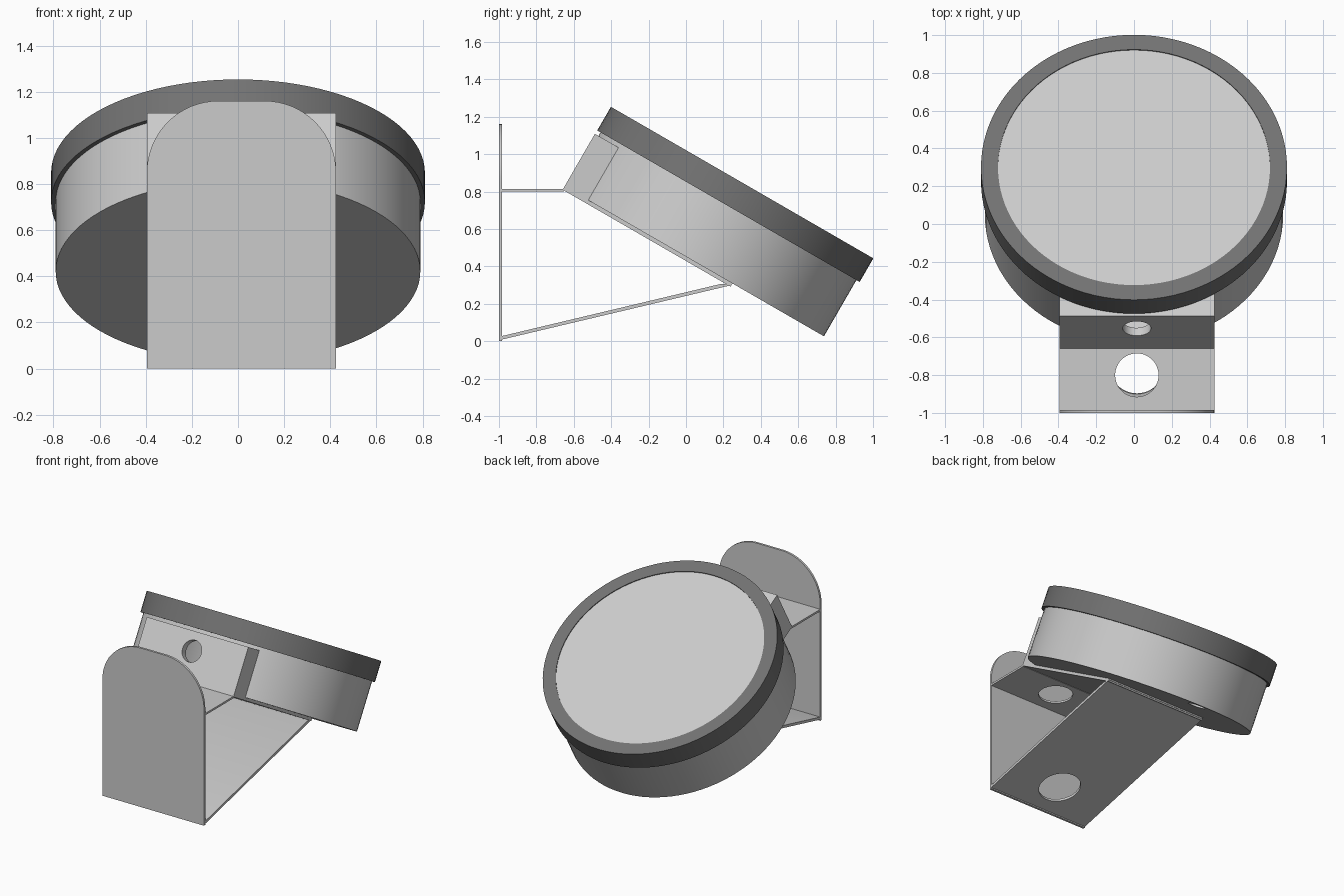
import bpy, bmesh
from math import radians, sin, cos, pi
from mathutils import Matrix, Vector

if "Cube" in bpy.data.objects:
    bpy.data.objects.remove(bpy.data.objects["Cube"])

X0, X1 = -0.395, 0.425          # bracket width
XC = (X0 + X1) / 2
# Lamp frame: local x, u down the slope, n out of the lens
TILT = Matrix.Translation((0, 0.30, 0.848)) @ Matrix.Rotation(radians(-30), 4, 'X')


def add(name, bm, mat=Matrix()):
    bmesh.ops.transform(bm, matrix=mat, verts=bm.verts)
    bmesh.ops.recalc_face_normals(bm, faces=bm.faces)
    me = bpy.data.meshes.new(name)
    bm.to_mesh(me)
    bm.free()
    ob = bpy.data.objects.new(name, me)
    bpy.context.collection.objects.link(ob)
    return ob


def extrude(name, pts, offset, mat=Matrix()):
    bm = bmesh.new()
    face = bm.faces.new([bm.verts.new(p) for p in pts])
    r = bmesh.ops.extrude_face_region(bm, geom=[face])
    vs = [g for g in r['geom'] if isinstance(g, bmesh.types.BMVert)]
    bmesh.ops.translate(bm, vec=offset, verts=vs)
    return add(name, bm, mat)


def sheet(name, profile, mat=Matrix()):
    """Side profile swept across the bracket width."""
    return extrude(name, [(X0, a, b) for a, b in profile], (X1 - X0, 0, 0), mat)


def disc(name, r, n0, n1, mat=TILT, seg=96):
    pts = [(r * cos(2 * pi * i / seg), r * sin(2 * pi * i / seg), n0) for i in range(seg)]
    return extrude(name, pts, (0, 0, n1 - n0), mat)


def combine(ob, other, op='DIFFERENCE'):
    m = ob.modifiers.new(op.lower(), 'BOOLEAN')
    m.operation, m.object, m.solver = op, other, 'EXACT'
    bpy.context.view_layer.objects.active = ob
    bpy.ops.object.modifier_apply(modifier=m.name)
    bpy.data.objects.remove(other)


# Hollow lamp body with a squared mounting block on its high side
body = disc("lamp_body", 0.79, -0.493, -0.10)
block = sheet("block", [(-0.812, -0.493), (-0.55, -0.493), (-0.55, -0.168), (-0.812, -0.168)], TILT)
combine(body, block, 'UNION')
combine(body, disc("cavity", 0.765, -0.47, -0.05))
# Cable hole through the block, drain hole through the floor
cable = TILT @ Matrix.Translation((XC, -0.75, -0.30)) @ Matrix.Rotation(pi / 2, 4, 'X')
combine(body, disc("cable_hole", 0.075, -0.12, 0.12, cable, 48))
drain = TILT @ Matrix.Translation((0, 0.69, -0.48))
combine(body, disc("drain_hole", 0.06, -0.06, 0.06, drain, 48))

# Dark rim ring and recessed lens
rim = disc("lens_rim", 0.81, -0.146, 0)
combine(rim, disc("rim_opening", 0.72, -0.2, 0.05))
dark = bpy.data.materials.new("dark_rim")
dark.diffuse_color = (0.17, 0.17, 0.17, 1)
dark.use_nodes = True
dark.node_tree.nodes["Principled BSDF"].inputs["Base Color"].default_value = dark.diffuse_color
rim.data.materials.clear()
rim.data.materials.append(dark)
lens = disc("lens", 0.72, -0.10, -0.006)

# Wall plate with rounded top corners
R, TOP = 0.31, 1.16
outline = [(X0, -1, 0), (X1, -1, 0)]
for cx, start in ((X1 - R, 0), (X0 + R, 90)):
    for i in range(17):
        a = radians(start + 90 * i / 16)
        outline.append((cx + R * cos(a), -1, TOP - R + R * sin(a)))
wall = extrude("wall_plate", outline, (0, 0.016, 0))

# Bracket sheets: cradle under the body, level shelf, sloping strut
cradle = sheet("cradle_plate", [(-0.812, -0.513), (0.225, -0.513), (0.225, -0.493), (-0.812, -0.493)], TILT)
shelf = sheet("bracket_shelf", [(-0.99, 0.80), (-0.65, 0.80), (-0.66, 0.814), (-0.99, 0.814)])
strut = sheet("bracket_strut", [(-1.0, 0.005), (0.245, 0.30), (0.19, 0.307), (-0.99, 0.026)])
combine(shelf, disc("shelf_hole", 0.115, -0.1, 0.1, Matrix.Translation((XC, -0.80, 0.807)), 48))
slope = Matrix.Translation((XC, -0.76, 0.07)) @ Matrix.Rotation(radians(13.3), 4, 'X')
combine(strut, disc("strut_hole", 0.142, -0.1, 0.1, slope, 48))

# Smooth curved walls, keep edges crisp
for ob in bpy.data.objects:
    ob.select_set(True)
bpy.context.view_layer.objects.active = body
bpy.ops.object.shade_smooth_by_angle(angle=radians(30))
